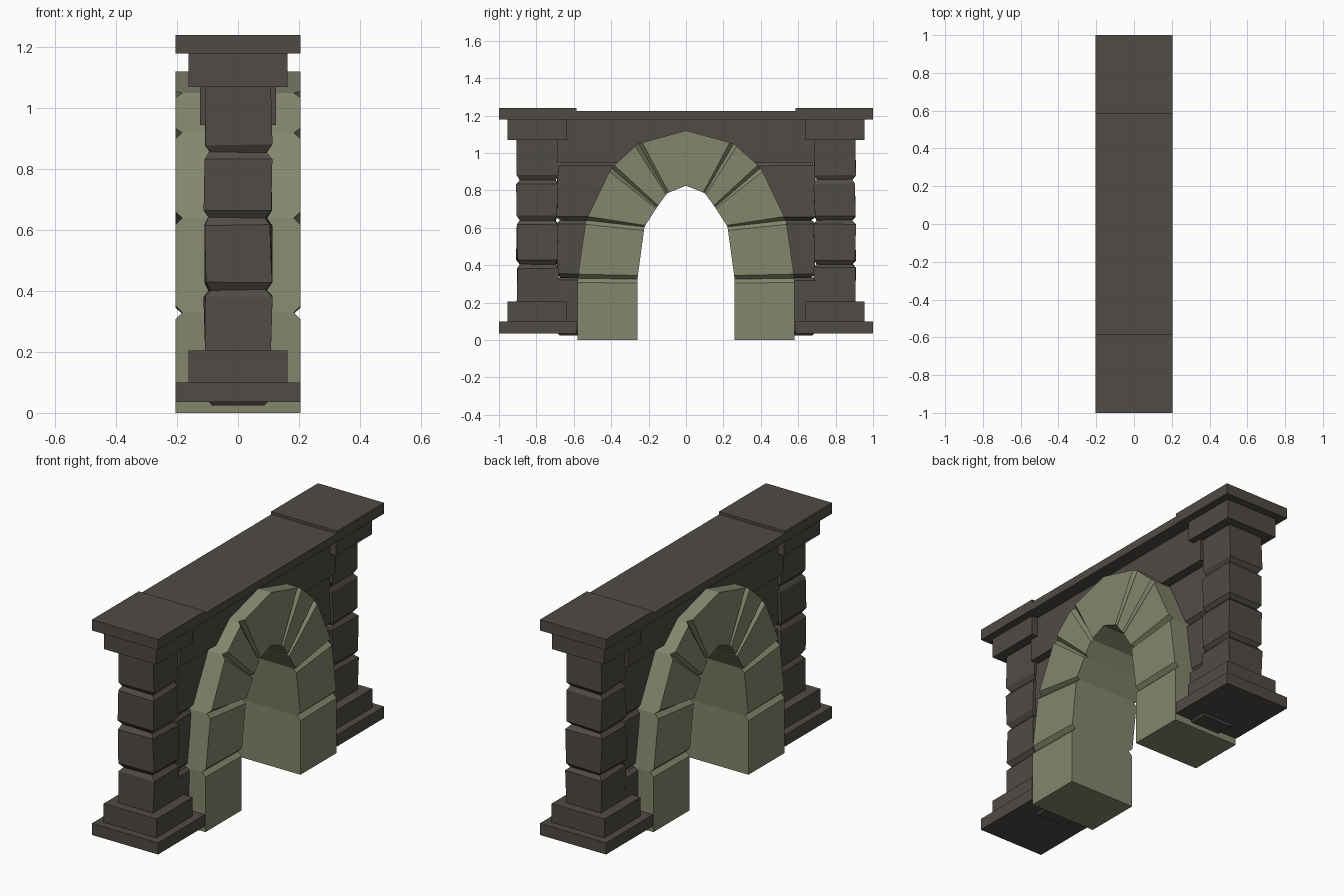
import bpy, bmesh, random
from mathutils import Vector

if "Cube" in bpy.data.objects:
    bpy.data.objects.remove(bpy.data.objects["Cube"])

random.seed(4)


def material(name, color):
    m = bpy.data.materials.new(name)
    m.diffuse_color = (*color, 1)
    m.use_nodes = True
    m.node_tree.nodes["Principled BSDF"].inputs["Base Color"].default_value = m.diffuse_color
    return m


DARK = material("dark_stone", (0.08, 0.071, 0.06))
OLIVE = material("olive_stone", (0.235, 0.24, 0.155))


def loft(name, rings, mat):
    """Closed flat-faced solid through a list of four-point rings."""
    bm = bmesh.new()
    loops = [[bm.verts.new(p) for p in ring] for ring in rings]
    for a, b in zip(loops, loops[1:]):
        for i in range(4):
            j = (i + 1) % 4
            bm.faces.new((a[i], a[j], b[j], b[i]))
    bm.faces.new(loops[0][::-1])
    bm.faces.new(loops[-1])
    bmesh.ops.recalc_face_normals(bm, faces=bm.faces)
    me = bpy.data.meshes.new(name)
    bm.to_mesh(me)
    bm.free()
    me.materials.append(mat)
    ob = bpy.data.objects.new(name, me)
    bpy.context.collection.objects.link(ob)
    return ob


def square(y0, y1, hx, z, rough=0.0):
    r = lambda: random.uniform(-rough, rough)
    return [(x + r(), y + r(), z + r() * 0.7)
            for x, y in ((-hx, y0), (hx, y0), (hx, y1), (-hx, y1))]


def box(name, y0, y1, hx, z0, z1, mat=DARK):
    return loft(name, [square(y0, y1, hx, z0), square(y0, y1, hx, z1)], mat)


def rough_block(name, y0, y1, hx, z0, z1):
    c = 0.018
    return loft(name, [square(y0 + c, y1 - c, hx - c, z0),
                       square(y0, y1, hx, z0 + c, 0.005),
                       square(y0, y1, hx, z1 - c, 0.005),
                       square(y0 + c, y1 - c, hx - c, z1)], DARK)


# Arch: (outer y, outer z, inner y, inner z) at the foot, each joint and the crown
joints = [(0.58, 0, 0.26, 0), (0.58, 0.33, 0.26, 0.325), (0.535, 0.64, 0.222, 0.605),
          (0.40, 0.92, 0.155, 0.71), (0.255, 1.05, 0.10, 0.785), (0, 1.12, 0, 0.825)]
stations = [Vector(j) for j in joints]
stations += [Vector((-s[0], s[1], -s[2], s[3])) for s in stations[-2::-1]]


def section(s, hx):
    return [(-hx, s[0], s[1]), (hx, s[0], s[1]), (hx, s[2], s[3]), (-hx, s[2], s[3])]


def toward(a, b, dist):
    length = (Vector(b[:2]) - Vector(a[:2])).length
    return a.lerp(b, dist / length)


# V grooves are cut across the arch faces at every joint except the crown
FULL, GROOVE = 0.205, 0.183
rings = []
last = len(stations) - 1
for i, s in enumerate(stations):
    if i in (0, 5, last):
        rings.append(section(s, FULL))
    else:
        rings.append(section(toward(s, stations[i - 1], 0.022), FULL))
        rings.append(section(s, GROOVE))
        rings.append(section(toward(s, stations[i + 1], 0.022), FULL))
loft("arch", rings, OLIVE)

# Lintel over the arch and its coping slab
box("lintel", -0.69, 0.69, 0.125, 0.945, 1.18)
box("coping", -0.585, 0.585, 0.203, 1.18, 1.225)

for side, tag in ((-1, "left"), (1, "right")):
    def span(a, b):
        return sorted((a * side, b * side))

    # Stepped base and capital
    box(f"base_slab_{tag}", *span(0.585, 1.0), 0.205, 0.035, 0.10)
    box(f"plinth_{tag}", *span(0.635, 0.955), 0.163, 0.10, 0.205)
    box(f"capital_{tag}", *span(0.635, 0.955), 0.162, 1.07, 1.18)
    box(f"cap_slab_{tag}", *span(0.585, 1.0), 0.205, 1.18, 1.24)

    # Rough pillar shaft, pinched at its three joints
    y0, y1 = span(0.685, 0.905)
    rings = [square(y0, y1, 0.108, 0.20)]
    for z in (0.405, 0.64, 0.857):
        for dz, inset in ((-0.022, 0), (0, 0.016), (0.022, 0)):
            rings.append(square(y0 + inset, y1 - inset, 0.109 - inset, z + dz, 0.005))
    rings.append(square(y0, y1, 0.108, 1.075))
    loft(f"pillar_shaft_{tag}", rings, DARK)

    # Wall stones between the pillar and the arch
    rough_block(f"wall_stone_low_{tag}", *span(0.50, 0.695), 0.105, 0.025, 0.335)
    rough_block(f"wall_stone_middle_{tag}", *span(0.46, 0.69), 0.09, 0.335, 0.64)
    rough_block(f"wall_stone_high_{tag}", *span(0.36, 0.69), 0.09, 0.64, 0.95)
